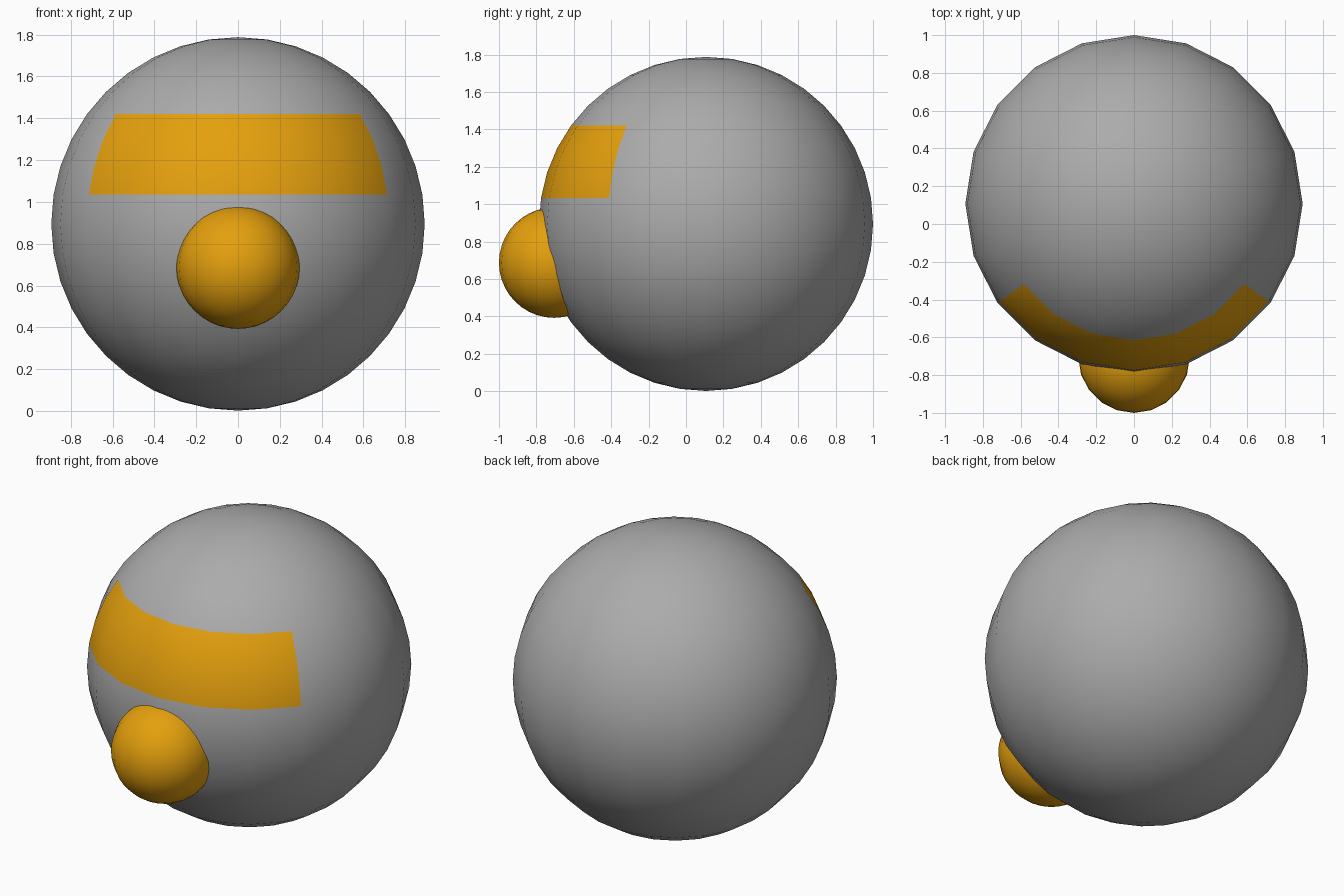
import bpy
import math
from mathutils import Vector

cube = bpy.data.objects.get("Cube")
if cube:
    bpy.data.objects.remove(cube, do_unlink=True)


def make_material(name, rgb):
    mat = bpy.data.materials.new(name)
    mat.use_nodes = True
    mat.diffuse_color = (*rgb, 1)
    bsdf = next(n for n in mat.node_tree.nodes if n.type == 'BSDF_PRINCIPLED')
    bsdf.inputs["Base Color"].default_value = (*rgb, 1)
    return mat


def make_ball(name, radius, centre, materials):
    bpy.ops.mesh.primitive_uv_sphere_add(segments=20, ring_count=20,
                                         radius=radius, location=centre)
    ball = bpy.context.object
    ball.name = ball.data.name = name
    ball.data.materials.clear()
    for mat in materials:
        ball.data.materials.append(mat)
    bpy.ops.object.shade_smooth()
    return ball


grey = make_material("grey", (0.41, 0.41, 0.41))
amber = make_material("amber", (0.78, 0.352, 0.004))

# Round body with an amber visor band on the front faces
body = make_ball("body", 0.893, (0, 0.107, 0.895), [grey, amber])
for face in body.data.polygons:
    c = Vector(face.center)
    elevation = math.degrees(math.asin(c.z / c.length))
    turn = math.degrees(math.atan2(c.x, -c.y))
    if 9 < elevation < 36 and abs(turn) < 54:
        face.material_index = 1

# Round nose sunk into the body
make_ball("nose", 0.295, (0, -0.705, 0.688), [amber])
